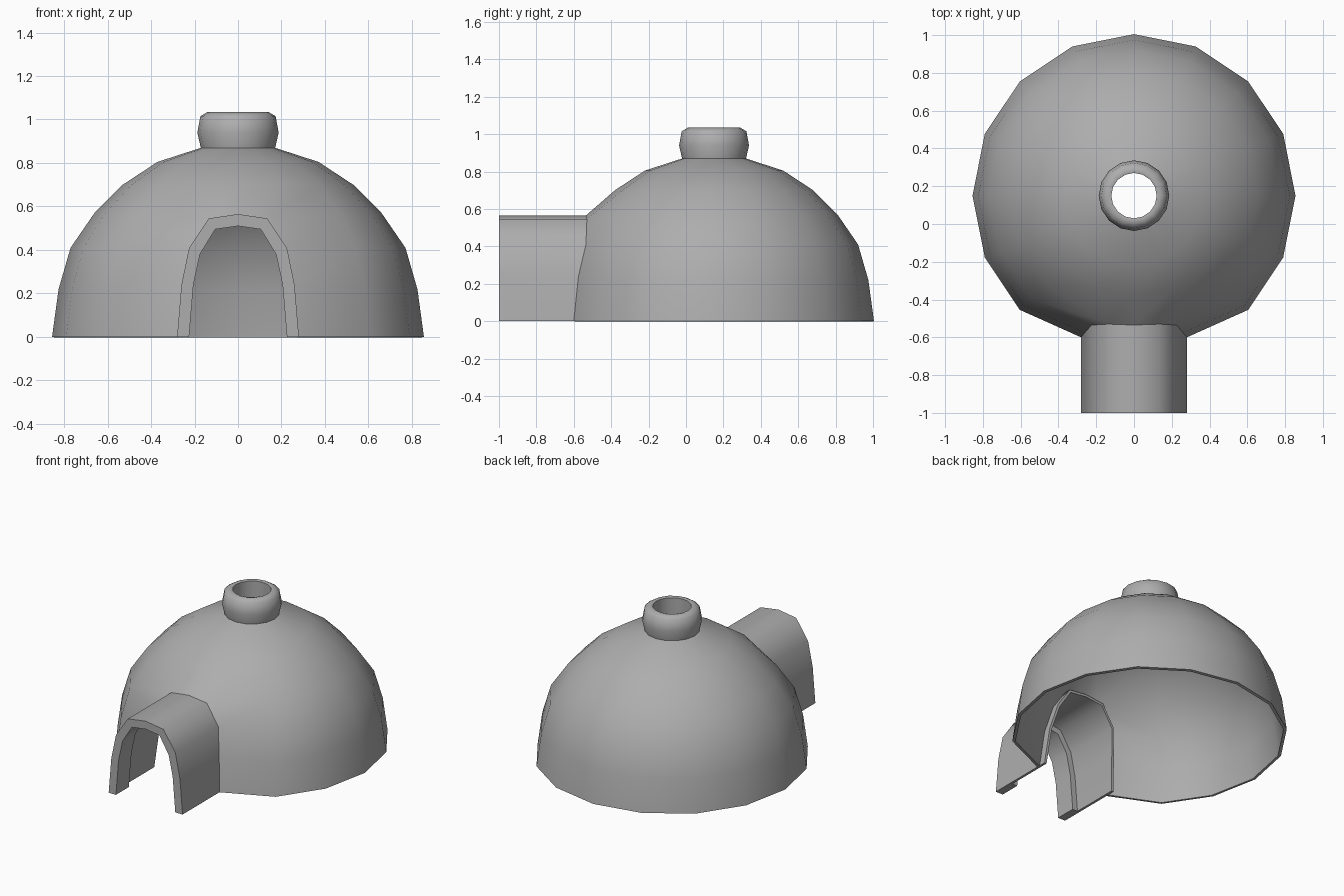
import bpy, bmesh
from math import sin, cos, pi, radians

if "Cube" in bpy.data.objects:
    bpy.data.objects.remove(bpy.data.objects["Cube"])

SIDES = 16
CY = 0.15  # dome axis offset in y

# arch half profiles (x, z), and the y where the outer arch meets the dome
OUTER = [(0.28, 0), (0.26, 0.24), (0.225, 0.41), (0.135, 0.545), (0, 0.565)]
INNER = [(0.225, 0), (0.205, 0.24), (0.175, 0.38), (0.105, 0.495), (0, 0.51)]
JOIN_Y = [-0.60, -0.575, -0.535, -0.53, -0.535]

clay = bpy.data.materials.new("dark_grey")
clay.diffuse_color = (0.42, 0.42, 0.42, 1)
clay.use_nodes = True
clay.node_tree.nodes["Principled BSDF"].inputs["Base Color"].default_value = clay.diffuse_color


def finish(bm, name, angle, wall=0):
    mesh = bpy.data.meshes.new(name)
    bm.to_mesh(mesh)
    bm.free()
    mesh.materials.append(clay)
    ob = bpy.data.objects.new(name, mesh)
    bpy.context.collection.objects.link(ob)
    bpy.ops.object.select_all(action='DESELECT')
    ob.select_set(True)
    bpy.context.view_layer.objects.active = ob
    if wall:
        solid = ob.modifiers.new("wall", 'SOLIDIFY')
        solid.thickness = wall
        solid.offset = -1
        bpy.ops.object.modifier_apply(modifier=solid.name)
    bpy.ops.object.shade_smooth_by_angle(angle=radians(angle))
    return ob


def lathe(profile):
    # column 0 points to -y, columns run counter-clockwise
    bm = bmesh.new()
    rows = []
    for r, z in profile:
        angles = [2 * pi * c / SIDES - pi / 2 for c in range(SIDES)]
        rows.append([bm.verts.new((r * cos(a), CY + r * sin(a), z)) for a in angles])
    for lo, hi in zip(rows, rows[1:]):
        for c in range(SIDES):
            d = (c + 1) % SIDES
            bm.faces.new((lo[c], lo[d], hi[d], hi[c]))
    return bm, rows


# dome with its front columns fitted around the doorway
bm, rows = lathe([(0.855, 0), (0.825, 0.22), (0.77, 0.41), (0.66, 0.57),
                  (0.53, 0.70), (0.37, 0.805), (0.17, 0.87)])
bmesh.ops.delete(bm, geom=[rows[r][0] for r in range(3)], context='VERTS')
for r in range(4):
    x, z = OUTER[r]
    rows[r][1].co = (x, JOIN_Y[r], z)
    rows[r][-1].co = (-x, JOIN_Y[r], z)
rows[3][0].co = (0, JOIN_Y[4], OUTER[4][1])
finish(bm, "dome", 50, wall=0.02)

# chimney collar with an open hole
bm, rows = lathe([(0.17, 0.865), (0.187, 0.94), (0.173, 1.015), (0.14, 1.035),
                  (0.12, 1.03), (0.12, 0.86)])
finish(bm, "chimney", 65)

# entrance tunnel: thin wall reaching into the dome, with a thick lip at the front
THIN = [(a + (c - a) * 0.3, b + (d - b) * 0.3) for (a, b), (c, d) in zip(OUTER, INNER)]
INSIDE_Y = [y + 0.07 for y in JOIN_Y]
sections = [(OUTER, INSIDE_Y), (OUTER, [-1] * 5), (INNER, [-1] * 5),
            (INNER, [-0.86] * 5), (THIN, [-0.86] * 5), (THIN, INSIDE_Y)]
bm = bmesh.new()
loops = []
for prof, ys in sections:
    half = [(x, y, z) for (x, z), y in zip(prof, ys)]
    full = half + [(-x, y, z) for x, y, z in reversed(half[:-1])]
    loops.append([bm.verts.new(p) for p in full])
for i, lo in enumerate(loops):
    hi = loops[(i + 1) % len(loops)]
    for k in range(len(lo) - 1):
        bm.faces.new((lo[k], lo[k + 1], hi[k + 1], hi[k]))
for end in (0, -1):
    bm.faces.new([l[end] for l in loops])
bmesh.ops.recalc_face_normals(bm, faces=bm.faces)
finish(bm, "entrance_tunnel", 52)
